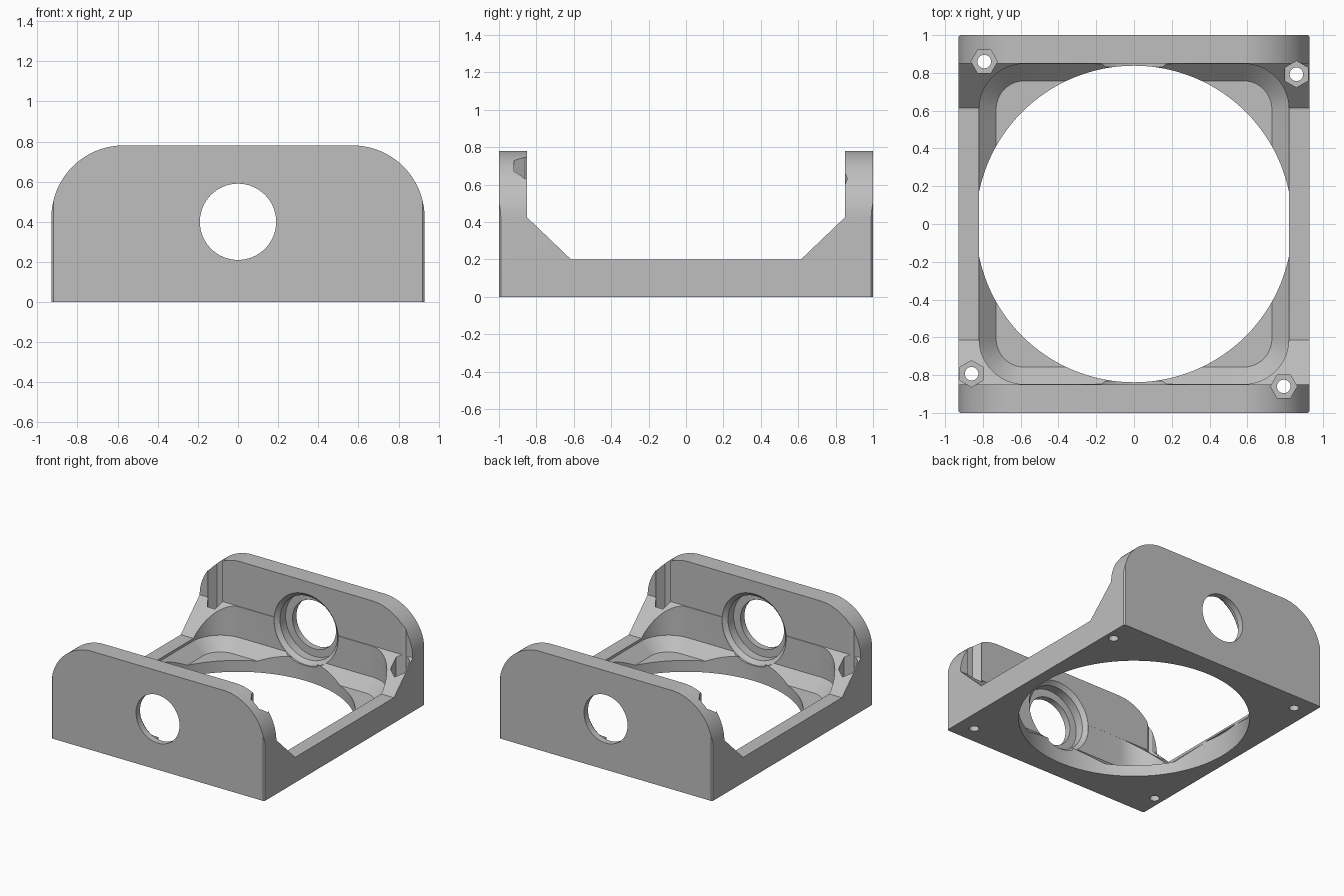
import bpy, bmesh
from math import cos, sin, pi, radians

cube = bpy.data.objects.get("Cube")
if cube:
    bpy.data.objects.remove(cube)

HX, HY, TOP = 0.93, 1.0, 0.78      # overall half width, half depth, height
WALL_X, WALL_Y = 0.82, 0.848       # inner faces of the walls
ROUND = 0.36                       # rounded top corners of the end plates

grey = bpy.data.materials.new("plain_grey")
grey.use_nodes = True
colour = (0.52, 0.52, 0.52, 1)
grey.diffuse_color = colour
grey.node_tree.nodes["Principled BSDF"].inputs["Base Color"].default_value = colour


def loft(name, rings):
    """Closed solid through rings of 3D points with equal counts."""
    bm = bmesh.new()
    loops = [[bm.verts.new(p) for p in ring] for ring in rings]
    n = len(loops[0])
    for a, b in zip(loops, loops[1:]):
        for i in range(n):
            j = (i + 1) % n
            bm.faces.new((a[i], a[j], b[j], b[i]))
    bm.faces.new(loops[0])
    bm.faces.new(loops[-1])
    bmesh.ops.recalc_face_normals(bm, faces=bm.faces)
    mesh = bpy.data.meshes.new(name)
    bm.to_mesh(mesh)
    bm.free()
    mesh.materials.append(grey)
    obj = bpy.data.objects.new(name, mesh)
    bpy.context.collection.objects.link(obj)
    return obj


def arc(cx, cy, r, start, end, n):
    steps = [radians(start + (end - start) * i / n) for i in range(n + 1)]
    return [(cx + r * cos(t), cy + r * sin(t)) for t in steps]


def circle(r, n, cx=0, cy=0, turn=0):
    return arc(cx, cy, r, turn, turn + 360, n)[:-1]


def rounded_rect(hx, hy, r, n=12):
    pts = []
    for k, (sx, sy) in enumerate([(1, 1), (-1, 1), (-1, -1), (1, -1)]):
        pts += arc(sx * (hx - r), sy * (hy - r), r, 90 * k, 90 * k + 90, n)
    return pts


def flat(pts, z):
    return [(x, y, z) for x, y in pts]


def column(name, pts, low, high):
    return loft(name, [flat(pts, low), flat(pts, high)])


def combine(body, tool, operation="DIFFERENCE"):
    mod = body.modifiers.new("cut", "BOOLEAN")
    mod.operation, mod.solver, mod.object = operation, "EXACT", tool
    bpy.ops.object.select_all(action="DESELECT")
    bpy.context.view_layer.objects.active = body
    body.select_set(True)
    bpy.ops.object.modifier_apply(modifier=mod.name)
    bpy.data.objects.remove(tool)


# Side profile: low side rails, sloped gussets and tall end plates
half = [(0.615, 0.2), (0.85, 0.425), (0.85, TOP), (HY, TOP), (HY, 0)]
side = half + [(-y, z) for y, z in reversed(half)]
frame = loft("bracket_frame", [[(x, y, z) for y, z in side] for x in (-HX, HX)])

# Rounded upper corners on the end plates
front = [(-HX, -0.1), (HX, -0.1)]
front += arc(HX - ROUND, TOP - ROUND, ROUND, 0, 89, 20)
front += arc(ROUND - HX, TOP - ROUND, ROUND, 91, 180, 20)
front = [(x, z + 0.0005 if z > 0 else z) for x, z in front]
outline = loft("outline", [[(x, y, z) for x, z in front] for y in (-1.1, 1.1)])
combine(frame, outline, "INTERSECT")

# Fine chamfer on the four vertical edges
combine(frame, column("footprint", rounded_rect(HX, HY, 0.01, 1), -0.2, 1), "INTERSECT")

# Inner cavity with rounded corners and a sloped lower border
upper = rounded_rect(WALL_X, WALL_Y, 0.24)
lower = rounded_rect(WALL_X - 0.09, WALL_Y - 0.09, 0.15)
combine(frame, loft("cavity", [flat(lower, 0.09), flat(upper, 0.18), flat(upper, 1)]))

# Large round opening in the floor
combine(frame, column("opening", circle(0.838, 128), -0.1, 0.185))

# Stepped round holes through both end plates
steps = [(0.83, 0.28), (0.85, 0.28), (0.88, 0.25), (0.95, 0.25), (0.95, 0.19), (1.1, 0.19)]
for s in (-1, 1):
    rings = [[(x, s * y, z) for x, z in circle(r, 64, 0, 0.4)] for y, r in steps]
    combine(frame, loft("bore", rings))

# Hexagonal nut pockets and screw holes in the corners
for x, y, turn in [(0.86, 0.793, 30), (-0.793, 0.86, 0), (-0.86, -0.793, 30), (0.793, -0.86, 0)]:
    combine(frame, column("pocket", circle(0.07, 6, x, y, turn), 0.25, 1))
    combine(frame, column("screw_hole", circle(0.036, 24, x, y), -0.1, 0.4))

# Smooth curved walls, keep hard edges crisp
bpy.ops.object.select_all(action="DESELECT")
bpy.context.view_layer.objects.active = frame
frame.select_set(True)
bpy.ops.object.shade_smooth_by_angle(angle=radians(25))
